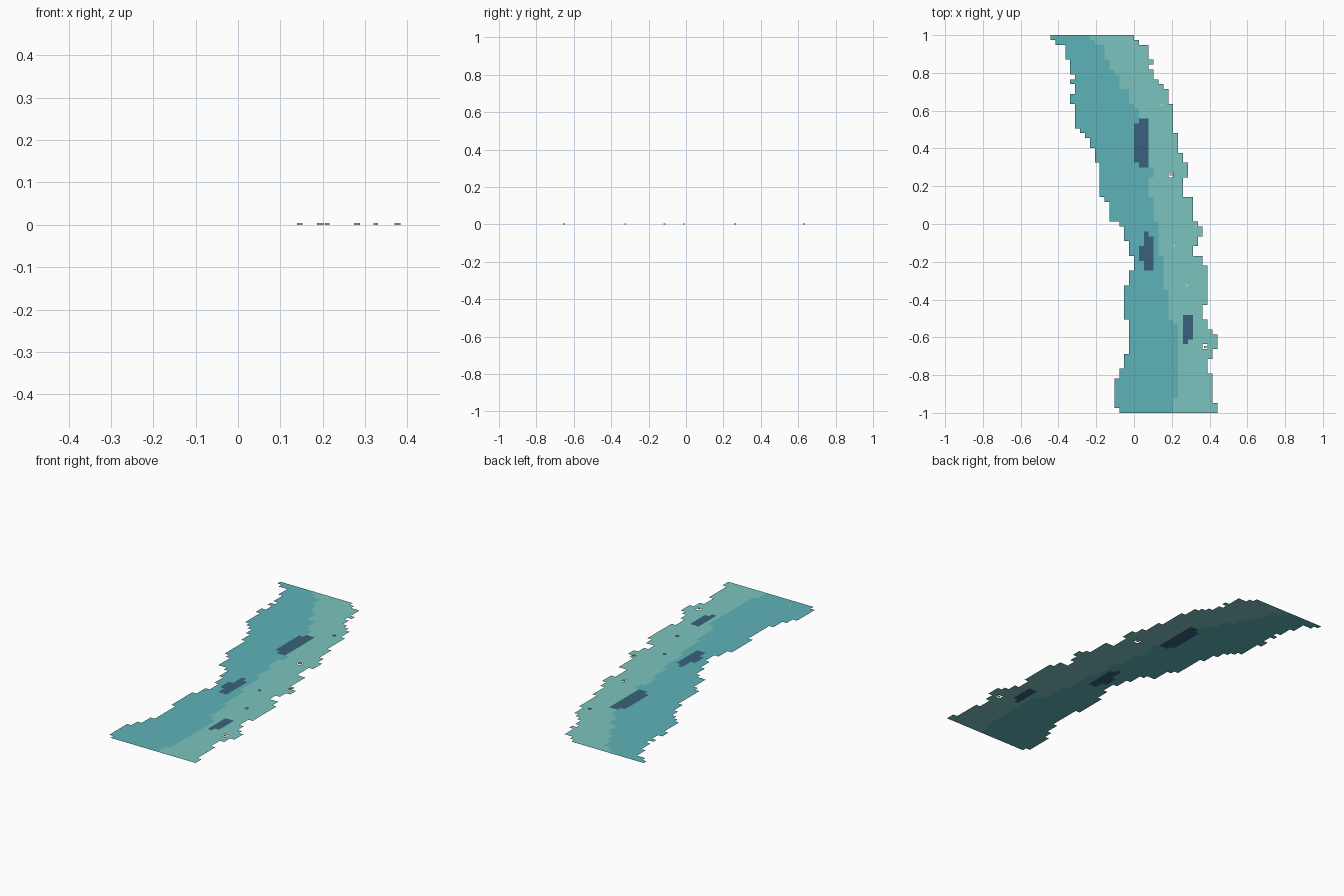
import bpy, bmesh

if "Cube" in bpy.data.objects:
    bpy.data.objects.remove(bpy.data.objects["Cube"])

ROWS, COLS = 77, 34
C = 2.0 / ROWS  # size of one square cell


def material(name, rgb):
    m = bpy.data.materials.new(name)
    m.diffuse_color = (*rgb, 1)
    m.use_nodes = True
    m.node_tree.nodes["Principled BSDF"].inputs["Base Color"].default_value = m.diffuse_color
    return m


def expand(values, ends):
    """Turn stepped edge (column, last row) into one column per row."""
    out = []
    for v, e in zip(values, ends):
        out += [v] * (e - len(out))
    return out


def make(name, bm, mat=None):
    me = bpy.data.meshes.new(name)
    bm.to_mesh(me)
    bm.free()
    ob = bpy.data.objects.new(name, me)
    bpy.context.collection.objects.link(ob)
    if mat:
        me.materials.append(mat)
    return ob


def cell_sheet(name, cells, mat):
    """Flat sheet made of the listed grid squares."""
    bm = bmesh.new()
    verts = {}

    def vert(c, r):
        if (c, r) not in verts:
            verts[c, r] = bm.verts.new(((c - COLS / 2) * C, 1 - r * C, 0))
        return verts[c, r]
    for c, r in sorted(cells):
        bm.faces.new([vert(c, r), vert(c, r + 1), vert(c + 1, r + 1), vert(c + 1, r)])
    return make(name, bm, mat)


# Stepped bank outlines and the line between deep and shallow water
left = expand([0, 1, 3, 4, 5, 4, 5, 4, 5, 6, 7, 8, 9, 10, 11, 12, 14, 15, 16, 17, 16, 15, 16, 15, 14, 13, 14],
              [1, 2, 5, 8, 9, 10, 12, 14, 19, 20, 21, 23, 26, 33, 34, 38, 39, 42, 45, 48, 51, 58, 65, 68, 70, 76, 77])
right = expand([17, 18, 20, 21, 20, 21, 22, 23, 24, 25, 26, 27, 28, 27, 29, 30, 31, 30, 29, 31, 32, 31, 32, 33, 34, 33, 32, 33, 34],
               [1, 2, 5, 6, 7, 9, 10, 11, 14, 20, 24, 26, 29, 33, 38, 39, 41, 43, 45, 47, 55, 58, 60, 61, 64, 66, 69, 75, 77])
middle = expand([8, 9, 11, 12, 13, 14, 16, 17, 18, 20, 21, 20, 21, 22, 23, 24, 25, 26, 25],
                [1, 2, 5, 7, 8, 11, 14, 15, 17, 27, 29, 33, 38, 45, 52, 58, 59, 74, 77])

# Dark pools as blocks of cells: first column, end column, first row, end row
pools = [(18, 20, 17, 27), (17, 18, 18, 26),
         (18, 19, 43, 46), (19, 20, 40, 48), (20, 21, 41, 48),
         (27, 29, 57, 62), (27, 28, 62, 63)]
pool_cells = {(c, r) for a, b, t, e in pools for c in range(a, b) for r in range(t, e)}
holes = {(24, 28), (31, 63)}
taken = pool_cells | holes

deep = {(c, r) for r in range(ROWS) for c in range(left[r], middle[r])} - taken
shallow = {(c, r) for r in range(ROWS) for c in range(middle[r], right[r])} - taken

cell_sheet("deep_water", deep, material("deep_teal", (0.11, 0.45, 0.48)))
cell_sheet("shallow_water", shallow, material("light_teal", (0.2, 0.55, 0.52)))
cell_sheet("dark_pools", pool_cells, material("dark_blue", (0.04, 0.12, 0.2)))

# Tiny flat pebbles
for x, y, s in [(0.146, 0.63, 0.013), (0.195, 0.262, 0.016), (0.211, -0.115, 0.011),
                (0.281, -0.325, 0.015), (0.325, -0.012, 0.011), (0.377, -0.652, 0.014)]:
    bm = bmesh.new()
    bmesh.ops.create_cube(bm, size=1)
    for v in bm.verts:
        v.co = (v.co.x * s, v.co.y * 0.01, (v.co.z + 0.5) * 0.004)
    make("pebble", bm).location = (x, y, 0)
